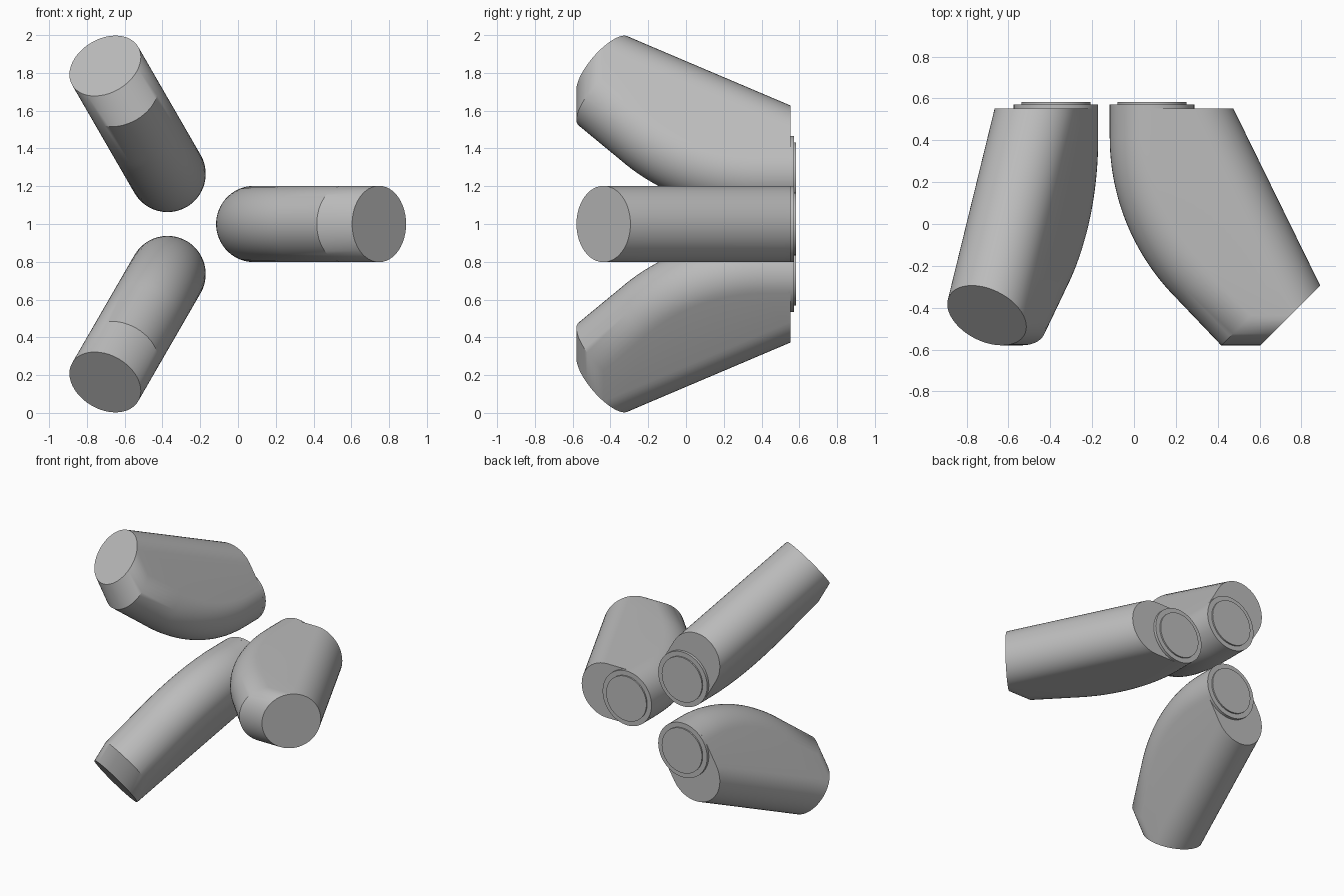
import bpy, bmesh, math
from mathutils import Matrix, Vector

cube = bpy.data.objects.get("Cube")
if cube:
    bpy.data.objects.remove(cube)

GREY = (0.5, 0.5, 0.5, 1)
mat = bpy.data.materials.new("plain_grey")
mat.use_nodes = True
mat.diffuse_color = GREY
mat.node_tree.nodes["Principled BSDF"].inputs["Base Color"].default_value = GREY

R = 0.202            # half thickness of a finger
BACK = 0.552         # y of the flat mounting face
INNER = -0.116       # x of the inner edge at the back
ARC = 1.09           # bend radius of the inner edge
PIVOT = Vector((-0.22, 0, 1))
HALF, STEPS = 24, 24
DIAG = Vector((1, 1)).normalized()


def finish(bm, name, turn):
    """Turn the part around the gripper axis and make it an object."""
    place = Matrix.Translation(PIVOT) @ Matrix.Rotation(turn, 4, 'Y') @ Matrix.Translation(-PIVOT)
    bm.transform(place)
    bmesh.ops.recalc_face_normals(bm, faces=bm.faces)
    mesh = bpy.data.meshes.new(name)
    bm.to_mesh(mesh)
    bm.free()
    mesh.materials.append(mat)
    ob = bpy.data.objects.new(name, mesh)
    bpy.context.collection.objects.link(ob)
    bpy.ops.object.select_all(action='DESELECT')
    ob.select_set(True)
    bpy.context.view_layer.objects.active = ob
    bpy.ops.object.shade_smooth_by_angle(angle=math.radians(30))


def stations():
    """Inner edge point, inner normal, outer edge point, outer offset."""
    inner = [(Vector((INNER, BACK)), Vector((1, 0)))]
    for i in range(STEPS + 1):
        a = math.radians(45) * i / STEPS
        p = Vector((INNER + ARC * (1 - math.cos(a)), 0.415 - ARC * math.sin(a)))
        inner.append((p, Vector((math.cos(a), math.sin(a)))))
    inner.append((Vector((0.417, -0.58)), DIAG))
    outer_back, outer_crease = Vector((0.475, BACK)), Vector((0.829, -0.17))
    off_back = Vector((0.212, 0))
    last = len(inner) - 1
    rows = []
    for i, (p, n) in enumerate(inner):
        t = i / last
        rows.append((p, n, outer_back.lerp(outer_crease, t), off_back.lerp(DIAG * R, t)))
    # round tip face
    rows.append((Vector((0.604, -0.58)), DIAG, Vector((0.89, -0.294)), DIAG * R))
    return rows


def finger(name, turn):
    bm = bmesh.new()
    rings = []
    for p, n, q, off in stations():
        ring = []
        for centre, arm in ((p + n * R, -n * R), (q - off, off)):
            side = 1 if centre == p + n * R else -1
            for k in range(HALF + 1):
                a = math.pi * (k / HALF - 0.5)
                c = centre + arm * math.cos(a)
                ring.append(bm.verts.new((c.x, c.y, 1 + side * R * math.sin(a))))
        rings.append(ring)
    for a, b in zip(rings, rings[1:]):
        for k in range(len(a)):
            j = (k + 1) % len(a)
            bm.faces.new((a[k], a[j], b[j], b[k]))
    bm.faces.new(rings[0])
    bm.faces.new(rings[-1])
    bmesh.ops.remove_doubles(bm, verts=bm.verts, dist=0.0005)
    finish(bm, name, turn)


def disc(name, turn, radius, y0, y1):
    bm = bmesh.new()
    spot = Matrix.Translation((INNER + R, (y0 + y1) / 2, 1)) @ Matrix.Rotation(math.pi / 2, 4, 'X')
    bmesh.ops.create_cone(bm, cap_ends=True, segments=64, radius1=radius,
                          radius2=radius, depth=y1 - y0, matrix=spot)
    finish(bm, name, turn)


# Three matching fingers with stepped mounting discs on the back
for i, label in enumerate(("left", "lower_right", "upper_right")):
    turn = i * math.tau / 3
    finger("finger_" + label, turn)
    disc("mount_disc_" + label, turn, R, BACK - 0.01, 0.572)
    disc("mount_boss_" + label, turn, 0.166, 0.56, 0.582)
